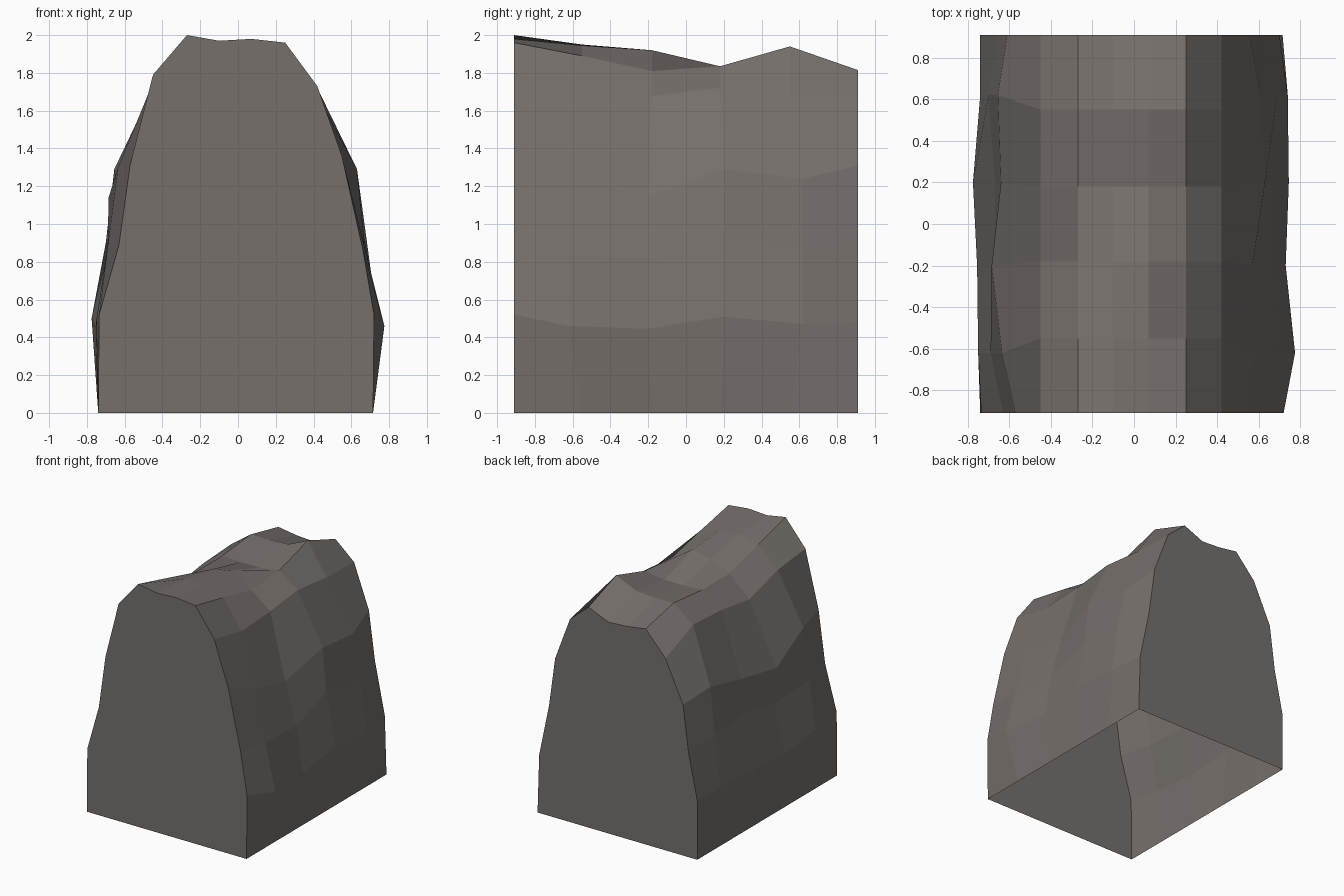
import bpy
import bmesh

default_cube = bpy.data.objects.get("Cube")
if default_cube:
    bpy.data.objects.remove(default_cube, do_unlink=True)

# Stone colour
stone = bpy.data.materials.new("warm_grey_stone")
stone.use_nodes = True
colour = (.18, .16, .147, 1)
stone.diffuse_color = colour
stone.node_tree.nodes["Principled BSDF"].inputs["Base Color"].default_value = colour

# Stations from front to back: crest rows and slightly wider flank rows
crest_y = (-.91, -.55, -.18, .18, .55, .91)
flank_y = (-.91, -.62, -.2, .2, .62, .91)

# Crest columns: x position and heights at each station
crest = {
    -.45: (1.79, 1.75, 1.65, 1.7, 1.72, 1.58),
    -.27: (2, 1.91, 1.815, 1.815, 1.85, 1.775),
    -.1: (1.97, 1.95, 1.89, 1.81, 1.85, 1.75),
    .07: (1.98, 1.945, 1.92, 1.81, 1.86, 1.74),
    .25: (1.96, 1.89, 1.81, 1.835, 1.94, 1.815),
    .42: (1.73, 1.66, 1.68, 1.72, 1.68, 1.67),
}

# Flank courses: distances from the middle plane, then heights
right_flank = {
    "low": ((.735, .75, .755, .775, .74, .74), (.52, .49, .45, .5, .48, .486)),
    "middle": ((.63, .69, .67, .67, .7, .66), (.89, .88, .84, .92, .9, .86)),
    "high": ((.57, .635, .685, .64, .655, .61), (1.32, 1.3, 1.14, 1.19, 1.29, 1.24)),
}
left_flank = {
    "low": ((.72, .775, .73, .745, .74, .7), (.52, .46, .445, .51, .47, .48)),
    "middle": ((.66, .68, .67, .665, .69, .61), (.87, .84, .81, .94, .85, .91)),
    "high": ((.55, .575, .57, .63, .61, .555), (1.36, 1.25, 1.15, 1.29, 1.24, 1.31)),
}


def flank_columns(courses, side, foot):
    """Return the lengthwise lines of one flank, from the foot upward."""
    lines = [[(side * foot, y, 0) for y in crest_y]]
    for widths, heights in courses.values():
        lines.append([(side * w, y, z) for w, y, z in zip(widths, flank_y, heights)])
    return lines


# All lengthwise lines, from the right foot over the crest to the left foot
lines = flank_columns(right_flank, -1, .74)
for x, heights in crest.items():
    lines.append([(x, y, z) for y, z in zip(crest_y, heights)])
lines += reversed(flank_columns(left_flank, 1, .715))

# Skin the faceted surface and close both ends; the underside stays open
bm = bmesh.new()
grid = [[bm.verts.new(point) for point in line] for line in lines]
for line, following in zip(grid, grid[1:]):
    for i in range(len(crest_y) - 1):
        bm.faces.new((line[i], line[i + 1], following[i + 1], following[i]))
bm.faces.new([line[0] for line in grid])
bm.faces.new([line[-1] for line in reversed(grid)])
bmesh.ops.recalc_face_normals(bm, faces=bm.faces[:])

mesh = bpy.data.meshes.new("rock_ridge")
bm.to_mesh(mesh)
bm.free()
mesh.materials.append(stone)
rock = bpy.data.objects.new("rock_ridge", mesh)
bpy.context.collection.objects.link(rock)
